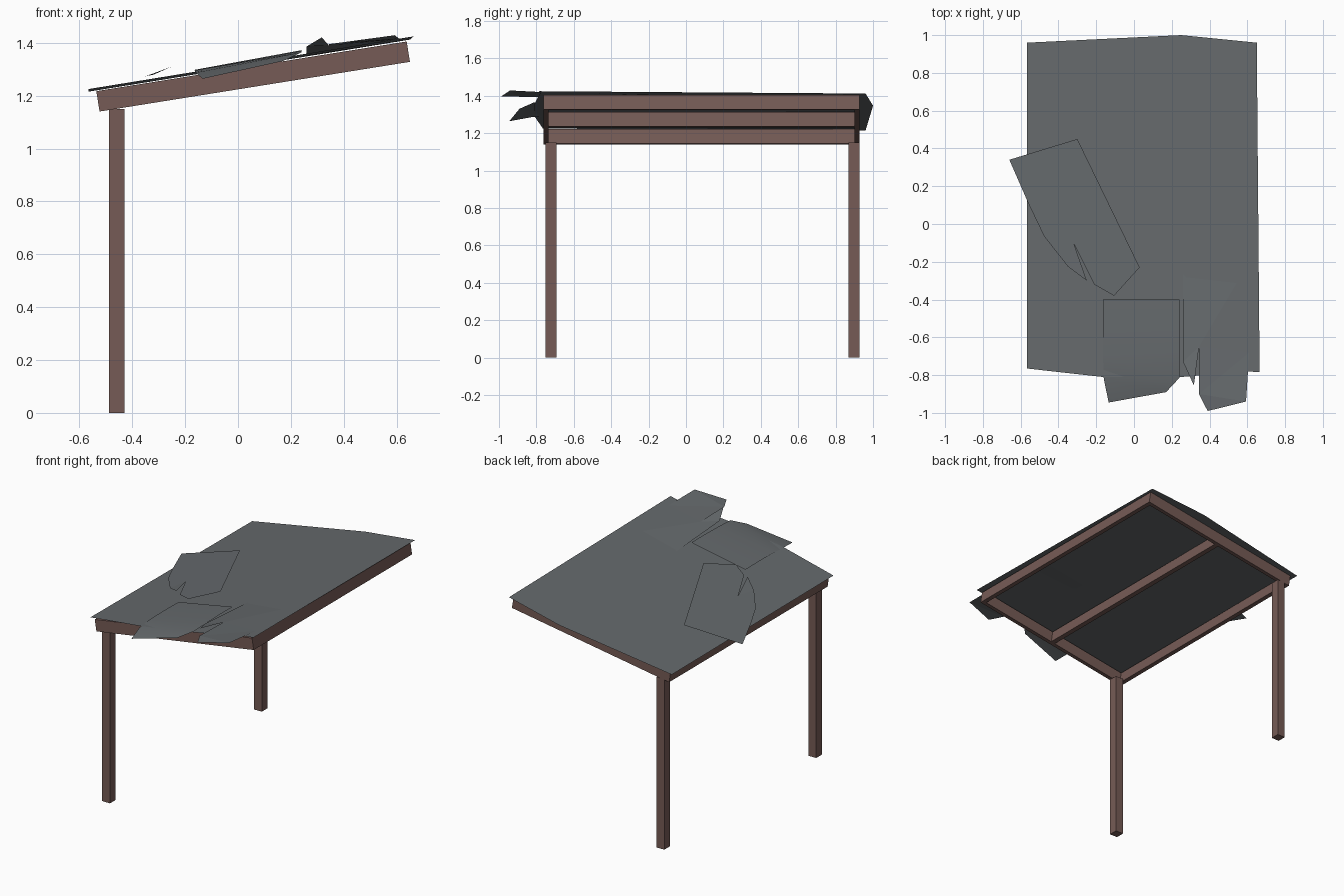
import bpy, bmesh, math
from mathutils import Matrix, Vector

if "Cube" in bpy.data.objects:
    bpy.data.objects.remove(bpy.data.objects["Cube"])


def material(name, rgb):
    m = bpy.data.materials.new(name)
    m.diffuse_color = (*rgb, 1)
    m.use_nodes = True
    m.node_tree.nodes["Principled BSDF"].inputs["Base Color"].default_value = m.diffuse_color
    return m


WOOD = material("brown wood", (0.18, 0.105, 0.092))
TARP = material("grey sheet", (0.130, 0.142, 0.150))


def make(name, bm, mat):
    me = bpy.data.meshes.new(name)
    bm.to_mesh(me)
    bm.free()
    me.materials.append(mat)
    ob = bpy.data.objects.new(name, me)
    bpy.context.collection.objects.link(ob)
    return ob


def box(name, lo, hi, matrix=Matrix()):
    lo, hi = Vector(lo), Vector(hi)
    bm = bmesh.new()
    bmesh.ops.create_cube(bm, size=1)
    for v in bm.verts:
        v.co = matrix @ Vector([(lo[i] + hi[i]) / 2 + v.co[i] * (hi[i] - lo[i]) for i in range(3)])
    return make(name, bm, WOOD)


def roof_z(x, y):
    return 1.215 + 0.162 * (x + 0.566) + 0.01 * (0.95 - y) / 1.75


def sheet(name, outline):
    """Thin sheet from an outline of (x, y, z), facing up."""
    bm = bmesh.new()
    f = bm.faces.new([bm.verts.new(p) for p in outline])
    f.normal_update()
    if f.normal.z < 0:
        f.normal_flip()
    bmesh.ops.triangulate(bm, faces=[f])
    return make(name, bm, TARP)


# Two posts at the low side
for name, y in (("front_post", -0.722), ("back_post", 0.898)):
    box(name, (-0.488, y - 0.03, 0), (-0.43, y + 0.03, 1.15))

# Sloping frame, built flat then tilted about its low top edge
tilt = Matrix.Translation((-0.536, 0, 1.217)) @ Matrix.Rotation(-math.atan(0.16), 4, 'Y')
L, D, T, Y0, Y1 = 1.189, 0.078, 0.027, -0.762, 0.928
for name, u in (("low_beam", 0), ("high_beam", L - T)):
    box(name, (u, Y0, -D), (u + T, Y1, 0), tilt)
box("middle_beam", (0.58, Y0 + T, -D), (0.61, Y1 - T, 0), tilt)
for name, y in (("front_beam", Y0), ("back_beam", Y1 - T)):
    box(name, (T, y, -D), (L - T, y + T, 0), tilt)

# Main roof sheet
main = [(-0.566, 0.96), (0.25, 1.0), (0.65, 0.96), (0.665, -0.785), (0.6, -0.78),
        (0.25, -0.81), (-0.164, -0.81), (-0.566, -0.765)]
sheet("roof_sheet", [(x, y, roof_z(x, y)) for x, y in main])

# Loose torn sheet at the low edge, lifting toward the middle
loose = [(-0.66, 0.34, 0), (-0.30, 0.45, 0), (0.03, -0.23, 0), (-0.106, -0.38, 0),
         (-0.21, -0.32, 0), (-0.32, -0.10, 0), (-0.25, -0.30, 0.016), (-0.35, -0.225, 0),
         (-0.476, -0.065, 0), (-0.555, 0.10, 0)]
sheet("loose_sheet", [(x, y, 1.208 + 0.21 * (x + 0.66) + d) for x, y, d in loose])

# Torn strip at the high corner, rising out of the roof (x, y, height above roof)
strip = [(0.26, -0.20, -0.004), (0.61, -0.20, -0.006), (0.61, -0.68, 0), (0.593, -0.94, 0.015),
         (0.39, -0.99, 0.015), (0.344, -0.90, 0.022), (0.344, -0.65, 0.018),
         (0.317, -0.855, 0.052), (0.26, -0.73, 0.028)]
sheet("torn_strip", [(x, y, roof_z(x, y) + h) for x, y, h in strip])

# Front patch drooping over the edge: rows of (left x, left y, right x, right y, left h, right h)
rows = [(-0.164, -0.40, 0.24, -0.40, 0.008, 0.018), (-0.164, -0.55, 0.24, -0.53, 0.009, 0.018),
        (-0.164, -0.70, 0.24, -0.68, 0.006, 0.014), (-0.160, -0.82, 0.24, -0.815, -0.004, 0.008),
        (-0.134, -0.945, 0.17, -0.89, -0.032, -0.014)]
bm = bmesh.new()
grid = []
for ax, ay, bx, by, ah, bh in rows:
    grid.append([bm.verts.new((ax, ay, roof_z(ax, ay) + ah)), bm.verts.new((bx, by, roof_z(bx, by) + bh))])
for a, b in zip(grid, grid[1:]):
    bm.faces.new((a[0], b[0], b[1], a[1]))
patch = make("front_patch", bm, TARP)
for p in patch.data.polygons:
    p.use_smooth = True
